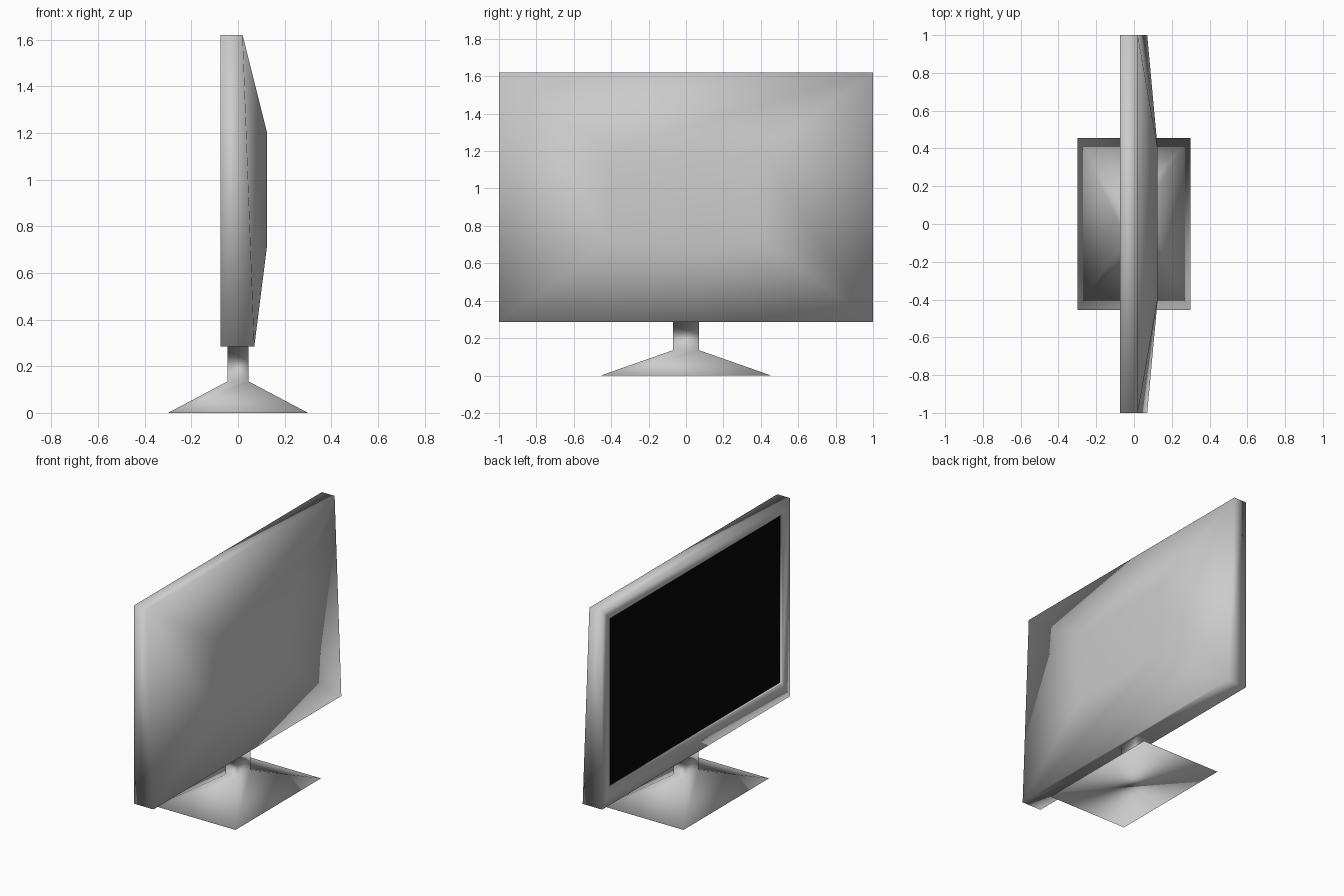
import bpy
import bmesh

cube = bpy.data.objects.get("Cube")
if cube:
    bpy.data.objects.remove(cube, do_unlink=True)


def material(name, color, roughness):
    mat = bpy.data.materials.new(name)
    mat.use_nodes = True
    mat.diffuse_color = color
    shader = mat.node_tree.nodes["Principled BSDF"]
    shader.inputs["Base Color"].default_value = color
    shader.inputs["Roughness"].default_value = roughness
    return mat


grey = material("light grey plastic", (0.6, 0.6, 0.6, 1), 0.5)
black = material("black glass", (0.002, 0.002, 0.002, 1), 0.3)


def flat_ring(bm, x0, x1, half_y, z):
    """Horizontal rectangle of vertices."""
    corners = ((x0, -half_y), (x1, -half_y), (x1, half_y), (x0, half_y))
    return [bm.verts.new((x, y, z)) for x, y in corners]


def upright_ring(bm, x, half_y, z0, z1):
    """Vertical rectangle of vertices facing along x."""
    corners = ((-half_y, z0), (half_y, z0), (half_y, z1), (-half_y, z1))
    return [bm.verts.new((x, y, z)) for y, z in corners]


def bridge(bm, a, b):
    for i in range(4):
        j = (i + 1) % 4
        bm.faces.new((a[i], a[j], b[j], b[i]))


def finish(bm, name, mat, smooth=True):
    bmesh.ops.recalc_face_normals(bm, faces=bm.faces)
    for face in bm.faces:
        face.smooth = smooth
    mesh = bpy.data.meshes.new(name)
    bm.to_mesh(mesh)
    bm.free()
    mesh.materials.append(mat)
    obj = bpy.data.objects.new(name, mesh)
    bpy.context.collection.objects.link(obj)
    return obj


FRONT, BOTTOM, TOP = -0.075, 0.285, 1.62
COLLAR = (-0.06, 0.06, 0.12, BOTTOM)
SCREEN = (0.917, 0.405, 1.54)

# Stand: sloping foot, square neck and the collar meeting the housing
bm = bmesh.new()
foot = flat_ring(bm, -0.3, 0.3, 0.455, 0)
neck_low = flat_ring(bm, -0.045, 0.045, 0.07, 0.135)
neck_top = flat_ring(bm, -0.045, 0.045, 0.07, BOTTOM)
collar = flat_ring(bm, *COLLAR)
bm.faces.new(foot)
bridge(bm, foot, neck_low)
bridge(bm, neck_low, neck_top)
bridge(bm, neck_top, collar)
finish(bm, "stand", grey)

# Housing: wedge-shaped sides, raised back and recessed bezel
bm = bmesh.new()
opening = flat_ring(bm, *COLLAR)
low = flat_ring(bm, FRONT, 0.07, 1, BOTTOM)
high = flat_ring(bm, FRONT, 0.02, 1, TOP)
bridge(bm, opening, low)
bm.faces.new(high)
for i in (0, 2):
    bm.faces.new((low[i], low[i + 1], high[i + 1], high[i]))
back_edge = [low[1], low[2], high[2], high[1]]
back_panel = upright_ring(bm, 0.125, 0.4, 0.72, 1.2)
bridge(bm, back_edge, back_panel)
bm.faces.new(back_panel)
front_edge = [low[0], low[3], high[3], high[0]]
bezel = upright_ring(bm, FRONT, *SCREEN)
recess = upright_ring(bm, FRONT + 0.016, *SCREEN)
bridge(bm, front_edge, bezel)
bridge(bm, bezel, recess)
finish(bm, "housing", grey)

# Screen: flat glass at the bottom of the recess
bm = bmesh.new()
glass = upright_ring(bm, FRONT + 0.016, *SCREEN)
bm.faces.new(reversed(glass))
screen = bpy.data.objects[finish(bm, "screen", black, False).name]
if screen.data.polygons[0].normal.x > 0:
    screen.data.flip_normals()
